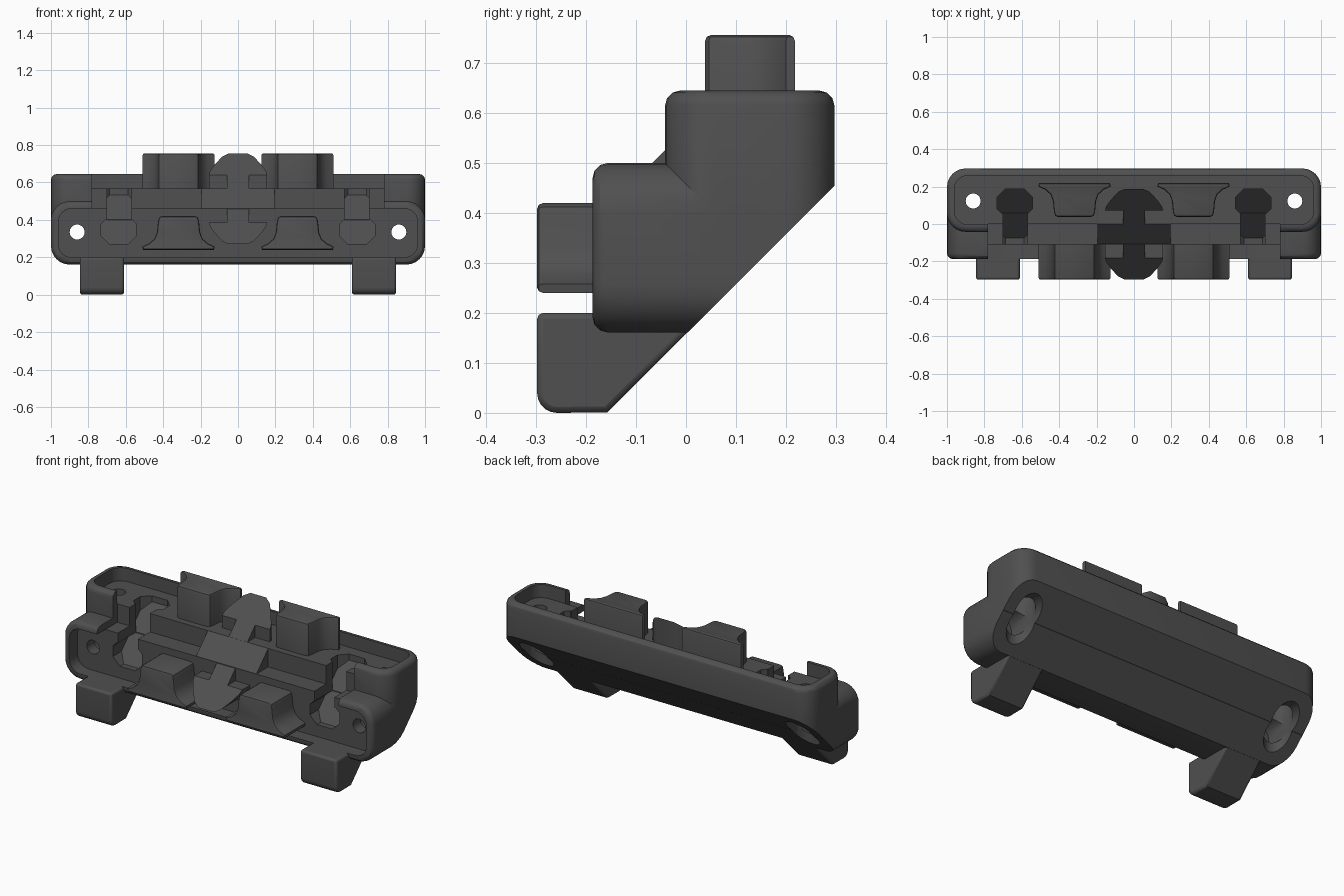
import bpy, bmesh, math
from mathutils import Vector

if "Cube" in bpy.data.objects:
    bpy.data.objects.remove(bpy.data.objects["Cube"])

mat = bpy.data.materials.new("dark_grey")
mat.diffuse_color = (0.08, 0.08, 0.08, 1)
mat.use_nodes = True
mat.node_tree.nodes["Principled BSDF"].inputs["Base Color"].default_value = mat.diffuse_color
K = 0.458  # front half and top half mirror each other: y <-> K - z


def prism(name, pts, d0, d1, axis="Y", flip=False, bevel=0.0, seg=3):
    """Extrude a 2D outline from d0 to d1 (numbers or functions of the outline point)."""
    bm = bmesh.new()

    def ring(d):
        out = []
        for u, v in pts:
            w = d(u, v) if callable(d) else d
            co = (u, w, v) if axis == "Y" else (w, u, v)
            if flip:
                co = (co[0], K - co[2], K - co[1])
            out.append(bm.verts.new(co))
        return out
    a, b = ring(d0), ring(d1)
    n = len(pts)
    cap = bm.faces.new(a)
    bm.faces.new(b[::-1])
    for i in range(n):
        bm.faces.new((a[i], b[i], b[(i + 1) % n], a[(i + 1) % n]))
    bmesh.ops.recalc_face_normals(bm, faces=bm.faces[:])
    if bevel:
        bmesh.ops.bevel(bm, geom=list(cap.edges), offset=bevel, segments=seg,
                        profile=0.5, affect="EDGES")
    me = bpy.data.meshes.new(name)
    bm.to_mesh(me)
    bm.free()
    me.materials.append(mat)
    ob = bpy.data.objects.new(name, me)
    bpy.context.collection.objects.link(ob)
    return ob


def rounded(u0, u1, v0, v1, r, n=6):
    pts = []
    for cu, cv, a0 in ((u1 - r, v1 - r, 0), (u0 + r, v1 - r, 90),
                       (u0 + r, v0 + r, 180), (u1 - r, v0 + r, 270)):
        for i in range(n + 1):
            a = math.radians(a0 + 90 * i / n)
            pts.append((cu + r * math.cos(a), cv + r * math.sin(a)))
    return pts


def rect(u0, u1, v0, v1):
    return [(u0, v0), (u1, v0), (u1, v1), (u0, v1)]


def circle(u, v, r, n=28):
    return [(u + r * math.cos(2 * math.pi * i / n), v + r * math.sin(2 * math.pi * i / n))
            for i in range(n)]


def boolean(target, tool, op="DIFFERENCE"):
    m = target.modifiers.new("cut", "BOOLEAN")
    m.operation, m.solver, m.object = op, "EXACT", tool
    bpy.context.view_layer.objects.active = target
    bpy.ops.object.modifier_apply(modifier=m.name)
    bpy.data.objects.remove(tool, do_unlink=True)


# Body: two rounded blocks at right angles, trimmed by the diagonal back
body = prism("body", rounded(-1, 1, 0.161, 0.5, 0.1), -0.187, 0.15, bevel=0.03)
top = prism("top_block", rounded(-1, 1, 0.161, 0.5, 0.1), -0.187, 0.15, flip=True, bevel=0.03)
boolean(body, top, "UNION")
boolean(body, prism("back_cut", [(-1, -0.843), (1, -0.843), (1, 1.157)], -2, 2, "X"))

# Open step between the two trays
boolean(body, prism("step_cut", [(-0.6, 0.46), (0, 0.46), (0, 0.57), (0, 1), (-0.6, 1)],
                    -0.78, 0.78, "X"))

for flip in (False, True):
    # Trays, closed by a rim at both ends
    boolean(body, prism("tray_cut", rounded(-0.96, 0.96, 0.2, 0.46, 0.07), -0.6, -0.11, flip=flip))
    boolean(body, prism("tray_open_cut", rect(-0.78, 0.78, 0.3, 1.2), -0.6, -0.11, flip=flip))
    for s in (-1, 1):
        # Screw holes with counterbores from the back
        boolean(body, prism("hole_cut", circle(s * 0.86, 0.335, 0.04), -0.6, 0.6, flip=flip))
        boolean(body, prism("bore_cut", circle(s * 0.86, 0.335, 0.075), -0.04, 0.6, flip=flip))

for s in (-1, 1):
    # Channel across the step, and chamfered pockets with sloped floors
    boolean(body, prism("channel_cut", [(-0.6, 0.40), (0.058, 0.40), (0.058, 1), (-0.6, 1)],
                        s * 0.57, s * 0.70, "X"))
    for flip in (False, True):
        x, c = s * 0.637, 0.045
        pocket = [(x - 0.095, 0.27 + c), (x - 0.05, 0.27), (x + 0.05, 0.27), (x + 0.095, 0.27 + c),
                  (x + 0.095, 0.401 - c + 0.02), (x + 0.07, 0.401), (x - 0.07, 0.401),
                  (x - 0.095, 0.401 - c + 0.02)]
        boolean(body, prism("pocket_cut", pocket, -0.3, lambda u, v: v - 0.345, flip=flip))

parts = [body]

# Flared pegs
half = [(0.19, 0.24), (0.193, 0.258), (0.155, 0.275), (0.128, 0.30), (0.115, 0.335),
        (0.11, 0.39), (0.104, 0.412), (0.09, 0.42)]
outline = half + [(-u, v) for u, v in reversed(half)]
for flip, label in ((False, "front"), (True, "top")):
    for s in (-1, 1):
        parts.append(prism(label + "_peg", [(u + s * 0.318, v) for u, v in outline],
                           -0.298, -0.08, flip=flip, bevel=0.012, seg=2))

# Double arrow with one sloped face, and its crossbar
half = [(0.05, 0.27), (0.085, 0.287), (0.125, 0.33), (0.15, 0.365), (0.155, 0.385),
        (0.06, 0.385), (0.06, 0.47)]
outline = half + [(-u, v) for u, v in reversed(half)]
for flip, label in ((False, "lower"), (True, "upper")):
    parts.append(prism(label + "_arrow", outline, lambda u, v: v - 0.567, -0.05, flip=flip))
parts.append(prism("crossbar", [(-0.11, 0.458), (0, 0.568), (0.03, 0.568), (0.03, 0.43),
                                (-0.11, 0.43)], -0.195, 0.195, "X"))

# Feet
corner = [(-0.258 - 0.04 * math.sin(a), 0.04 - 0.04 * math.cos(a))
          for a in (math.pi / 2 * i / 5 for i in range(6))]
for s in (-1, 1):
    foot = prism("foot", corner + [(-0.298, 0.2), (0.042, 0.2), (-0.157, 0.001)],
                 s * 0.61, s * 0.845, "X")
    m = foot.modifiers.new("soft_edges", "BEVEL")
    m.width, m.segments, m.limit_method = 0.012, 2, "ANGLE"
    m.angle_limit = math.radians(50)
    parts.append(foot)

# Smooth rounded areas, keep edges sharp
bpy.ops.object.select_all(action="DESELECT")
for ob in parts:
    ob.select_set(True)
bpy.context.view_layer.objects.active = body
bpy.ops.object.shade_smooth_by_angle(angle=math.radians(30))
